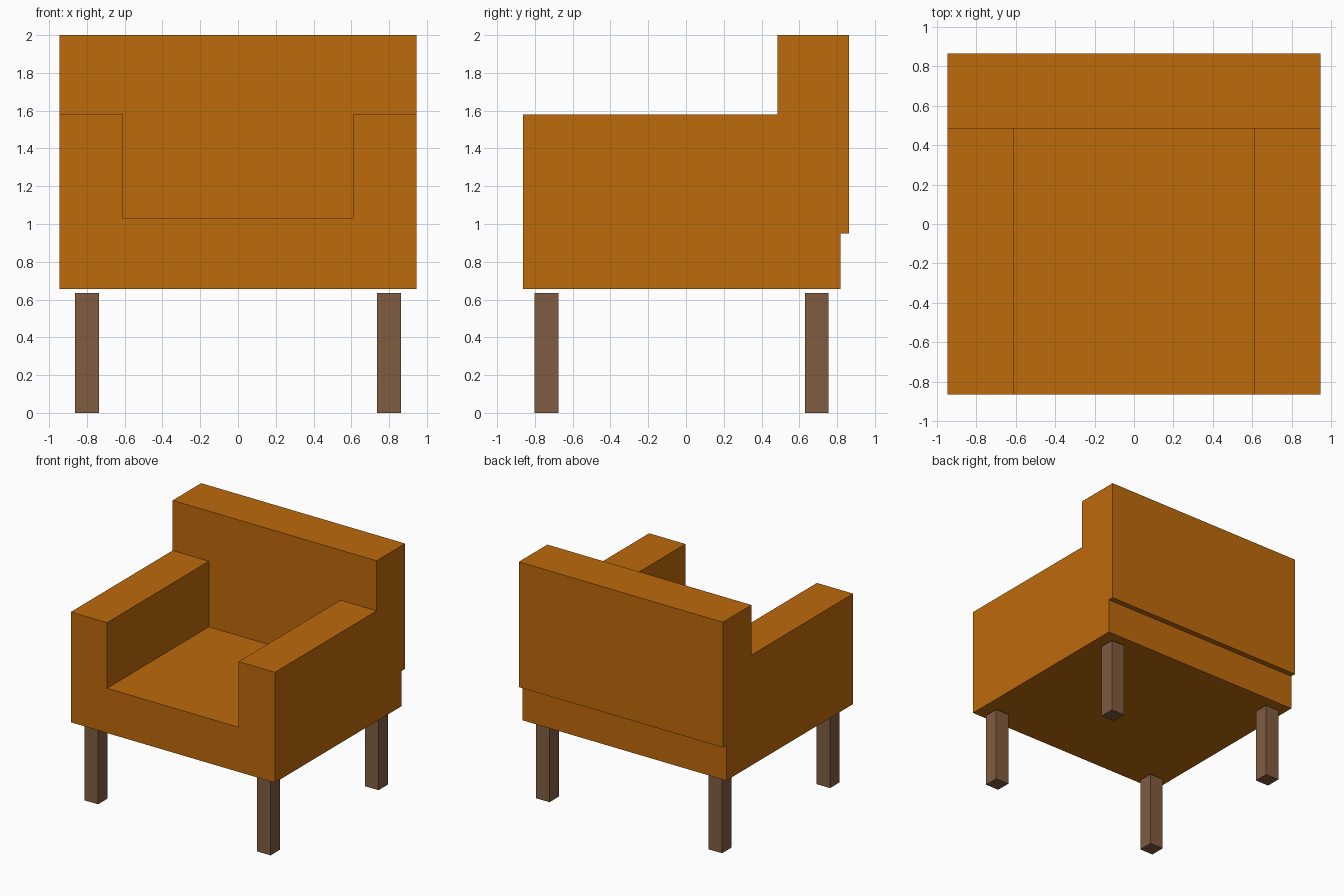
import bpy, bmesh
from mathutils import Vector

if "Cube" in bpy.data.objects:
    bpy.data.objects.remove(bpy.data.objects["Cube"])


def material(name, rgb):
    m = bpy.data.materials.new(name)
    m.diffuse_color = (*rgb, 1)
    m.use_nodes = True
    m.node_tree.nodes["Principled BSDF"].inputs["Base Color"].default_value = m.diffuse_color
    return m


orange = material("orange upholstery", (0.515, 0.144, 0.0033))
wood = material("brown wood", (0.216, 0.107, 0.051))


def add_object(name, bm, mat):
    bmesh.ops.recalc_face_normals(bm, faces=bm.faces)
    mesh = bpy.data.meshes.new(name)
    bm.to_mesh(mesh)
    bm.free()
    mesh.materials.append(mat)
    ob = bpy.data.objects.new(name, mesh)
    bpy.context.collection.objects.link(ob)
    return ob


def box(name, lo, hi, mat):
    lo, hi = Vector(lo), Vector(hi)
    bm = bmesh.new()
    bmesh.ops.create_cube(bm, size=1)
    for v in bm.verts:
        v.co = (lo + hi) / 2 + v.co * (hi - lo)
    return add_object(name, bm, mat)


# Upholstered body: side profile (y, z) extruded across the width
profile = [(-0.863, 0.655), (0.817, 0.655), (0.817, 0.95), (0.863, 0.95),
           (0.863, 2.0), (0.485, 2.0), (0.485, 1.58), (-0.863, 1.58)]
W = 0.946
bm = bmesh.new()
face = bm.faces.new([bm.verts.new((-W, y, z)) for y, z in profile])
ext = bmesh.ops.extrude_face_region(bm, geom=[face])
bmesh.ops.translate(bm, vec=(2 * W, 0, 0),
                    verts=[g for g in ext["geom"] if isinstance(g, bmesh.types.BMVert)])
body = add_object("armchair_body", bm, orange)

# Seat opening cut between the arms
cutter = box("seat_cutter", (-0.61, -1.2, 1.03), (0.61, 0.485, 2.2), orange)
cutter.hide_render = True
cutter.hide_set(True)
cut = body.modifiers.new("seat opening", "BOOLEAN")
cut.operation = "DIFFERENCE"
cut.solver = "EXACT"
cut.object = cutter

# Four square legs, slightly below the body
for side, x in (("left", -0.8), ("right", 0.8)):
    for end, y in (("front", -0.738), ("back", 0.692)):
        box(f"{end}_{side}_leg", (x - 0.063, y - 0.063, 0),
            (x + 0.063, y + 0.063, 0.635), wood)
